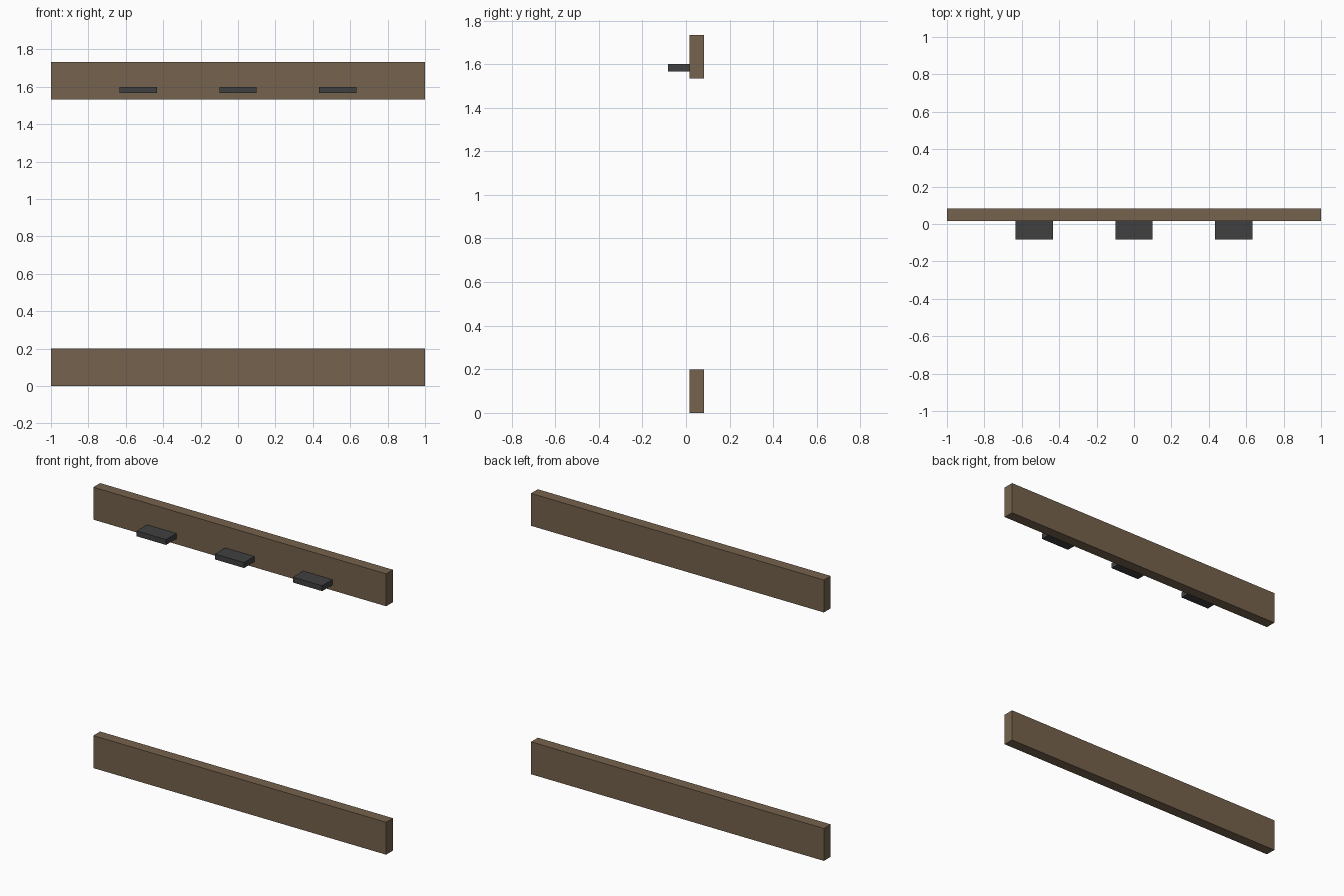
import bpy

if "Cube" in bpy.data.objects:
    bpy.data.objects.remove(bpy.data.objects["Cube"])


def make_material(name, colour):
    mat = bpy.data.materials.new(name)
    mat.diffuse_color = (*colour, 1)
    mat.use_nodes = True
    mat.node_tree.nodes["Principled BSDF"].inputs["Base Color"].default_value = mat.diffuse_color
    return mat


def box(name, lo, hi, mat):
    """Axis-aligned box between two corners."""
    centre = [(a + b) / 2 for a, b in zip(lo, hi)]
    bpy.ops.mesh.primitive_cube_add(size=1, location=centre)
    obj = bpy.context.object
    obj.name = name
    obj.scale = [b - a for a, b in zip(lo, hi)]
    bpy.ops.object.transform_apply(location=False, rotation=False, scale=True)
    obj.data.materials.append(mat)
    return obj


wood = make_material("brown wood", (0.178, 0.122, 0.074))
metal = make_material("dark grey", (0.051, 0.051, 0.051))

# Two long rails, one on the ground and one high up
for name, z in (("lower_rail", 0), ("upper_rail", 1.5333)):
    box(name, (-1, 0.0167, z), (1, 0.0833, z + 0.2), wood)

# Three small ledges on the front of the upper rail
for name, x in (("left_ledge", -0.5333), ("middle_ledge", 0), ("right_ledge", 0.5333)):
    box(name, (x - 0.1, -0.0833, 1.5667), (x + 0.1, 0.0167, 1.6), metal)
